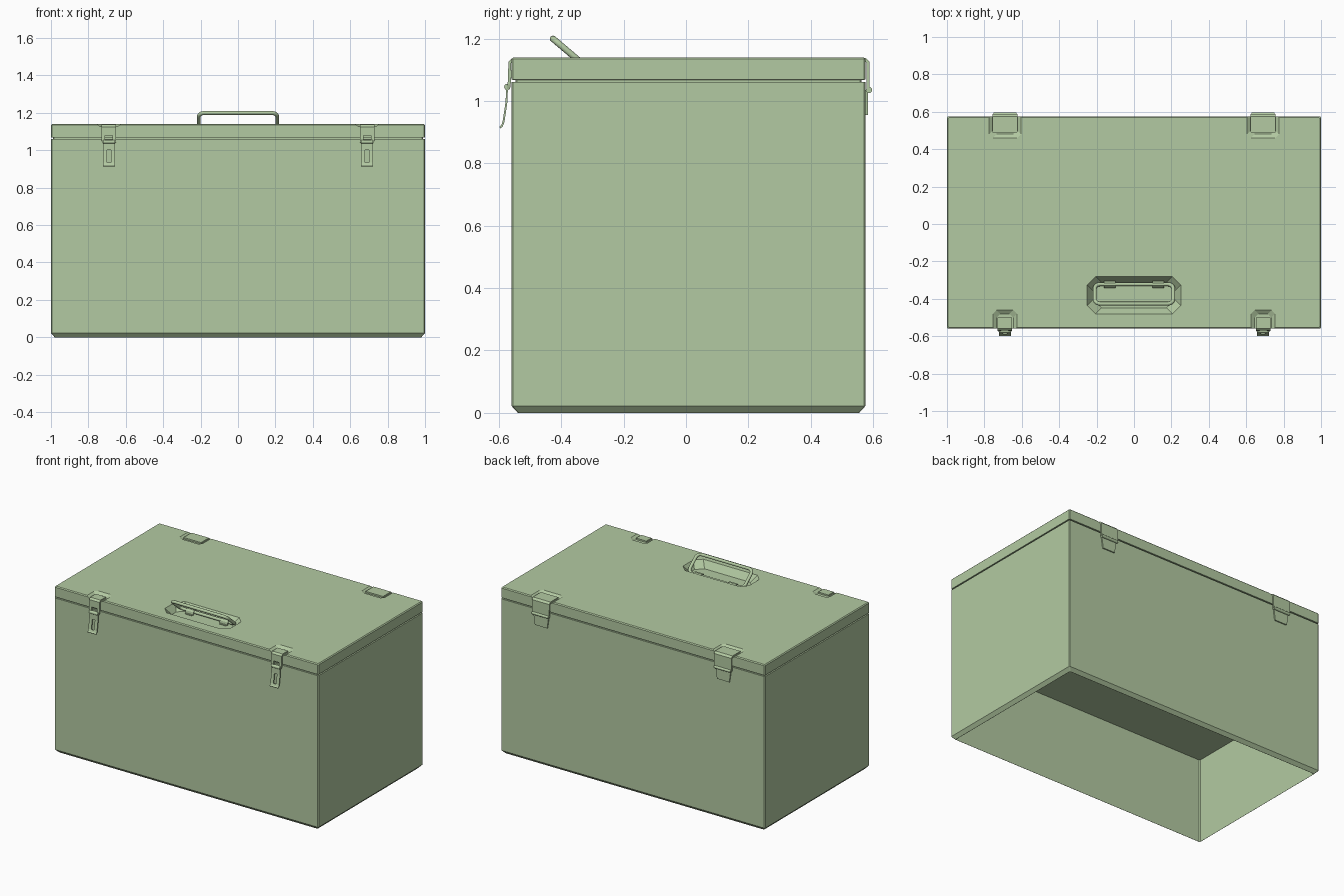
import bpy, bmesh, math
from mathutils import Vector

if "Cube" in bpy.data.objects:
    bpy.data.objects.remove(bpy.data.objects["Cube"])

green = bpy.data.materials.new("sage green paint")
green.diffuse_color = (0.45, 0.59, 0.36, 1)
green.use_nodes = True
green.node_tree.nodes["Principled BSDF"].inputs["Base Color"].default_value = green.diffuse_color


def finish(name, bm, smooth=False):
    bmesh.ops.recalc_face_normals(bm, faces=bm.faces[:])
    for f in bm.faces:
        f.smooth = smooth and len(f.verts) == 4
    me = bpy.data.meshes.new(name)
    bm.to_mesh(me)
    bm.free()
    me.materials.append(green)
    ob = bpy.data.objects.new(name, me)
    bpy.context.collection.objects.link(ob)
    return ob


def stack(name, cx, cy, hx, hy, c, rings):
    """Closed solid from corner-cut rectangles; each ring is (inset, z)."""
    bm = bmesh.new()
    loops = []
    for inset, z in rings:
        a, b = hx - inset, hy - inset
        pts = [(a, c - b), (a, b - c), (a - c, b), (c - a, b),
               (-a, b - c), (-a, c - b), (c - a, -b), (a - c, -b)]
        loops.append([bm.verts.new((cx + x, cy + y, z)) for x, y in pts])
    for l0, l1 in zip(loops, loops[1:]):
        for i in range(8):
            j = (i + 1) % 8
            bm.faces.new((l0[i], l0[j], l1[j], l1[i]))
    bm.faces.new(loops[0])
    bm.faces.new(loops[-1])
    return finish(name, bm)


def sheet(name, cx, half, path, thick=0.008, hole=None, hole_half=0.02):
    """Bent metal strip along (y, z, width factor) points, with optional holes."""
    bm = bmesh.new()
    xs = [-half, -hole_half, hole_half, half] if hole else [-half, half]
    rows = []
    for y, z, w in path:
        rows.append([bm.verts.new((cx + x * (w if abs(x) == half else 1), y, z)) for x in xs])
    for i, (r0, r1) in enumerate(zip(rows, rows[1:])):
        for k in range(len(xs) - 1):
            if hole and k == 1 and i in hole:
                continue
            bm.faces.new((r0[k], r0[k + 1], r1[k + 1], r1[k]))
    loose = [v for v in bm.verts if not v.link_faces]
    bmesh.ops.delete(bm, geom=loose, context='VERTS')
    ob = finish(name, bm)
    mod = ob.modifiers.new("thickness", 'SOLIDIFY')
    mod.thickness, mod.offset = thick, 0
    return ob


def pin(name, cx, y, z, r, length):
    bm = bmesh.new()
    bmesh.ops.create_cone(bm, cap_ends=True, segments=14, radius1=r, radius2=r, depth=length)
    bmesh.ops.rotate(bm, verts=bm.verts, matrix=Vector((0, 0, 1)).rotation_difference(Vector((1, 0, 0))).to_matrix())
    bmesh.ops.translate(bm, verts=bm.verts, vec=(cx, y, z))
    return finish(name, bm, True)


CY, HX, HY, TOP = 0.008, 1.0, 0.567, 1.14

# Body: open underside with a raised inner floor, chamfered foot, recessed seam
stack("body", 0, CY, HX, HY, 0.005,
      [(0.021, 0.58), (0.021, 0), (0.02, 0), (0, 0.022), (0, 1.06), (0.012, 1.06), (0.012, 1.075)])

# Lid with softened top edge
lid = stack("lid", 0, CY, HX, HY, 0.005,
            [(0.012, 1.0675), (0, 1.068), (0, TOP - 0.006), (0.006, TOP)])


def recess(name, cx, cy, hx, hy, c, inset, depth):
    cut = stack(name, cx, cy, hx, hy, c, [(inset, TOP - depth), (0, TOP), (0, TOP + 0.1)])
    cut.hide_render = True
    cut.display_type = 'WIRE'
    mod = lid.modifiers.new(name, 'BOOLEAN')
    mod.operation, mod.object, mod.solver = 'DIFFERENCE', cut, 'EXACT'


# Recesses pressed into the lid
recess("handle_recess", 0, -0.38, 0.25, 0.1, 0.045, 0.032, 0.045)

for side, x in (("left", -0.69), ("right", 0.69)):
    recess(f"{side}_latch_recess", x, -0.58, 0.065, 0.12, 0.02, 0.02, 0.014)
    recess(f"{side}_hinge_recess", x, 0.60, 0.086, 0.14, 0.02, 0.02, 0.014)

    # Latch: bracket over the front edge, pivot pin, slotted lever
    sheet(f"{side}_latch_bracket", x, 0.039,
          [(-0.50, 1.132, 1), (-0.556, 1.132, 1), (-0.565, 1.123, 1), (-0.565, 1.078, 1),
           (-0.567, 1.053, 1), (-0.569, 1.038, 0.9)], 0.01, {3}, 0.02)
    pin(f"{side}_latch_pin", x, -0.573, 1.045, 0.01, 0.066)
    sheet(f"{side}_latch_lever", x, 0.033,
          [(-0.574, 1.045, 1), (-0.575, 1.0, 1), (-0.580, 0.965, 1), (-0.585, 0.933, 1),
           (-0.590, 0.920, 1), (-0.597, 0.914, 1)], 0.006, {1, 2}, 0.01)

    # Hinge: top flap over the back edge, knuckle, tapered lower leaf
    sheet(f"{side}_hinge_flap", x, 0.066,
          [(0.49, 1.133, 1), (0.574, 1.133, 1), (0.584, 1.123, 1), (0.584, 1.035, 1)], 0.01)
    pin(f"{side}_hinge_knuckle", x, 0.587, 1.035, 0.01, 0.125)
    sheet(f"{side}_hinge_leaf", x, 0.058, [(0.580, 1.035, 1), (0.580, 0.955, 0.8)])

# Handle: closed rounded loop tilted toward the front
hinge_y, hinge_z = -0.322, 1.111
tilt = Vector((0, -0.104, 0.088))
length, half, rad = tilt.length, 0.21, 0.03
direction = tilt.normalized()
points = []
for cx, cv, start in ((half - rad, length - rad, 0), (rad - half, length - rad, 90),
                      (rad - half, rad, 180), (half - rad, rad, 270)):
    for k in range(6):
        a = math.radians(start + 18 * k)
        v = direction * (cv + rad * math.sin(a))
        points.append((cx + rad * math.cos(a), hinge_y + v.y, hinge_z + v.z))
curve = bpy.data.curves.new("handle", 'CURVE')
curve.dimensions = '3D'
curve.bevel_depth, curve.bevel_resolution = 0.0105, 3
spline = curve.splines.new('POLY')
spline.points.add(len(points) - 1)
for p, co in zip(spline.points, points):
    p.co = (*co, 1)
spline.use_cyclic_u = True
curve.materials.append(green)
bpy.context.collection.objects.link(bpy.data.objects.new("handle", curve))

# Clips holding the handle's rear bar to the recess floor
for side, x in (("left", -0.13), ("right", 0.13)):
    sheet(f"{side}_handle_clip", x, 0.03,
          [(-0.306, 1.097, 1), (-0.308, 1.117, 1), (-0.316, 1.125, 1), (-0.328, 1.125, 1),
           (-0.337, 1.115, 1), (-0.340, 1.099, 1), (-0.352, 1.098, 0.8)], 0.005)
